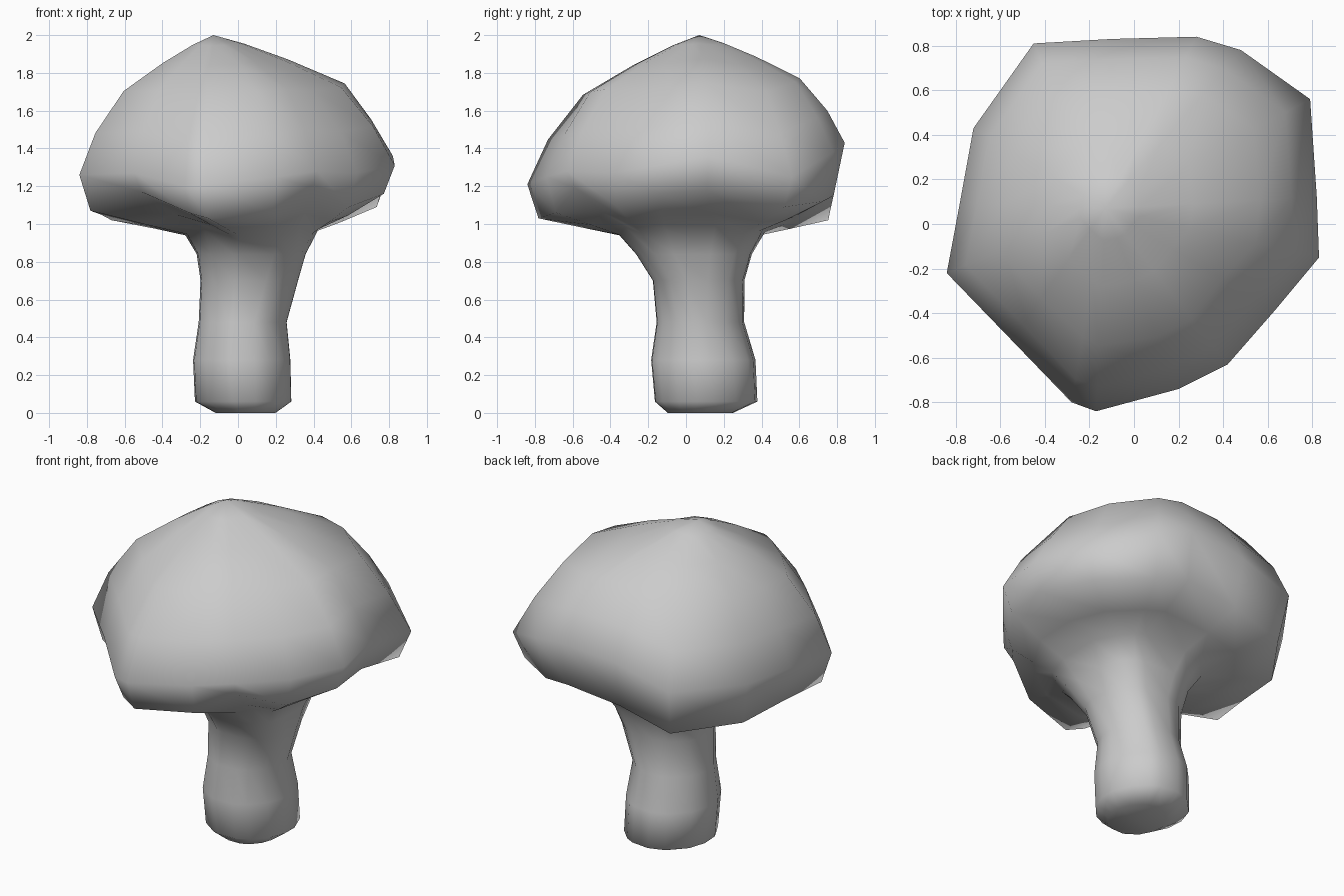
import bpy, bmesh, math
from mathutils import Vector

cube = bpy.data.objects.get("Cube")
if cube:
    bpy.data.objects.remove(cube, do_unlink=True)

grey = bpy.data.materials.new("plain grey")
grey.use_nodes = True
colour = (0.6, 0.6, 0.6, 1)
grey.diffuse_color = colour
grey.node_tree.nodes["Principled BSDF"].inputs["Base Color"].default_value = colour

# Crown rim: x, y, height of the widest point, height of the lower lip, fullness
rim = [
    (.82, .12, 1.36, 1.18, 1.06), (.79, .56, 1.25, 1.09, 1.05),
    (.48, .78, 1.38, 1.12, 1.04), (.28, .84, 1.43, 1.15, 1),
    (-.10, .83, 1.40, 1.11, 1), (-.45, .81, 1.30, 1.02, .97),
    (-.72, .43, 1.28, 1.02, 1), (-.78, .10, 1.27, 1.05, 1),
    (-.84, -.22, 1.26, 1.07, .97), (-.55, -.52, 1.27, 1.17, .99),
    (-.28, -.80, 1.20, 1.06, .96), (-.17, -.84, 1.21, 1.03, .98),
    (.20, -.74, 1.25, 1.06, 1.03), (.42, -.63, 1.28, 1.19, 1.03),
    (.63, -.39, 1.27, 1.09, 1), (.83, -.15, 1.31, 1.16, 1.02),
]
# Crown dome: scale of the rim, fraction of the way up to the apex
dome = [(.16, .93), (.39, .80), (.69, .60), (.88, .30), (1, 0)]
# Stem: height, then x and y extents, then roundness of the corners
stem = [
    (.94, -.28, .43, -.36, .42, .6), (.84, -.22, .36, -.27, .35, .65),
    (.70, -.20, .32, -.18, .31, .8), (.48, -.21, .26, -.16, .31, 1),
    (.28, -.24, .28, -.19, .37, 1), (.06, -.23, .285, -.17, .38, 1),
    (0, -.12, .20, -.10, .25, 1),
]
apex = Vector((-.13, .07, 2))


def stem_ring(z, x0, x1, y0, y1, roundness):
    """Squared oval with its points facing the rim points."""
    ring = []
    for x, y, *_ in rim:
        a = math.atan2(y, x)
        p = 1 if x < 0 and y < 0 else roundness
        c = math.copysign(abs(math.cos(a)) ** p, x)
        s = math.copysign(abs(math.sin(a)) ** p, y)
        ring.append(Vector(((x0 + x1) / 2 + (x1 - x0) / 2 * c,
                            (y0 + y1) / 2 + (y1 - y0) / 2 * s, z)))
    return ring


# Dome rings, lean towards the apex as they rise
rings = []
for s, t in dome:
    ring = []
    for x, y, zw, _, full in rim:
        k = s * full if s < .8 else s
        p = apex.lerp(Vector((x, y, 0)), k)
        p.z = zw + (apex.z - zw) * t
        ring.append(p)
    rings.append(ring)

# Lower lip, sloping underside and neck, which rise between the lobes
lip = [Vector((x * .93, y * .93, zl)) for x, y, _, zl, _ in rim]
neck = stem_ring(*stem[0])
under = []
for p, q in zip(lip, neck):
    q.z += max(0, p.z - 1.05) * .3
    v = p.lerp(q, .55)
    v.z = .5 * p.z + .465
    under.append(v)
rings += [lip, under, neck]
rings += [stem_ring(*row) for row in stem[1:]]

# Skin the rings and close both ends
bm = bmesh.new()
loops = [[bm.verts.new(p) for p in ring] for ring in rings]
n = len(rim)
for a, b in zip(loops, loops[1:]):
    for i in range(n):
        j = (i + 1) % n
        bm.faces.new((a[i], b[i], b[j], a[j]))
top = bm.verts.new(apex)
for i in range(n):
    bm.faces.new((top, loops[0][i], loops[0][(i + 1) % n]))
bm.faces.new(list(reversed(loops[-1])))
bmesh.ops.recalc_face_normals(bm, faces=bm.faces)
for f in bm.faces:
    f.smooth = True

mesh = bpy.data.meshes.new("crown_and_stem")
bm.to_mesh(mesh)
bm.free()
mesh.materials.append(grey)
obj = bpy.data.objects.new("crown_and_stem", mesh)
bpy.context.collection.objects.link(obj)
